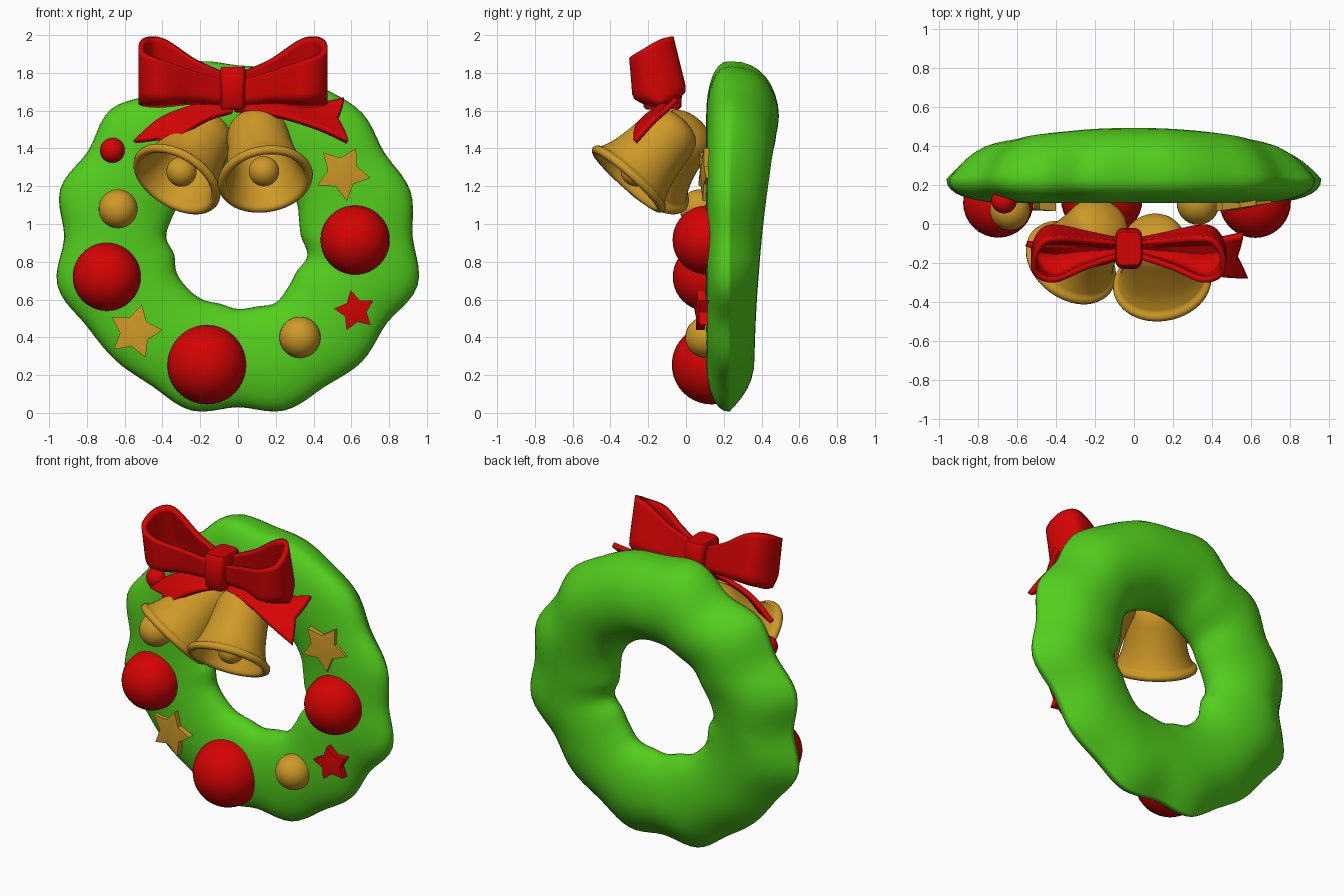
import bpy, bmesh, math
from mathutils import Vector

if "Cube" in bpy.data.objects:
    bpy.data.objects.remove(bpy.data.objects["Cube"])


def material(name, rgb):
    m = bpy.data.materials.new(name)
    m.diffuse_color = (*rgb, 1)
    m.use_nodes = True
    m.node_tree.nodes["Principled BSDF"].inputs["Base Color"].default_value = m.diffuse_color
    return m


GREEN = material("leaf green", (0.085, 0.62, 0.012))
RED = material("ribbon red", (0.66, 0.001, 0.001))
GOLD = material("old gold", (0.62, 0.32, 0.02))


def make(name, verts, faces, mat, smooth=40, thick=0.0):
    me = bpy.data.meshes.new(name)
    me.from_pydata([tuple(v) for v in verts], [], faces)
    bm = bmesh.new()
    bm.from_mesh(me)
    bmesh.ops.remove_doubles(bm, verts=bm.verts, dist=1e-5)
    bmesh.ops.recalc_face_normals(bm, faces=bm.faces)
    bm.to_mesh(me)
    bm.free()
    me.materials.append(mat)
    ob = bpy.data.objects.new(name, me)
    bpy.context.collection.objects.link(ob)
    if thick:
        mod = ob.modifiers.new("thickness", 'SOLIDIFY')
        mod.thickness = thick
        mod.offset = 0
    bpy.context.view_layer.objects.active = ob
    bpy.ops.object.select_all(action='DESELECT')
    ob.select_set(True)
    bpy.ops.object.shade_smooth_by_angle(angle=math.radians(smooth))
    return ob


def grid_faces(rows, cols, wrap_r=False, wrap_c=False):
    return [(i * cols + j, i * cols + (j + 1) % cols,
             (i + 1) % rows * cols + (j + 1) % cols, (i + 1) % rows * cols + j)
            for i in range(rows if wrap_r else rows - 1)
            for j in range(cols if wrap_c else cols - 1)]


def spline(p, t, closed=False):
    """Catmull-Rom through tuples; t counts in points."""
    n = len(p)
    i = math.floor(t) if closed else min(int(t), n - 2)
    f = t - i
    pick = (lambda k: p[k % n]) if closed else (lambda k: p[max(0, min(n - 1, k))])
    a, b, c, d = (Vector(pick(k)) for k in (i - 1, i, i + 1, i + 2))
    return 0.5 * (2 * b + (c - a) * f + (2 * a - 5 * b + 4 * c - d) * f * f
                  + (3 * b - a - 3 * c + d) * f ** 3)


# Wreath: lumpy ring, radii every 15 degrees, flat front and domed back
OUTER = [.925, .945, .895, .93, .91, .915, .91, .955, .885, .955, .915, .975,
         .92, .99, .93, .92, .91, .95, .90, .95, .915, .93, .91, .985]
INNER = [.335, .335, .36, .37, .37, .37, .37, .37, .37, .375, .36, .365,
         .38, .35, .375, .38, .38, .365, .38, .38, .40, .375, .36, .38]
radii = [(o, i, 0) for o, i in zip(OUTER, INNER)]
verts, NA, NP = [], 120, 32
for k in range(NA):
    a = 2 * math.pi * k / NA
    o, i, _ = spline(radii, 24 * k / NA, True)
    up = math.sin(a)
    back = 0.172 + 0.065 * up + 0.025 * up * up
    for q in range(NP):
        p = 2 * math.pi * q / NP
        r = (o + i) / 2 + (o - i) / 2 * math.cos(p)
        s = math.sin(p)
        # the outer rim is slimmer at the sides and bottom than at the top
        power = 2.0 - 1.2 * max(0, up) ** 2 if math.cos(p) > 0 else 1.1
        power = 1.1 + (power - 1.1) * max(0, math.cos(p)) ** .5
        y = 0.23 + (back * s ** power if s > 0 else -0.123 * (-s) ** 0.85)
        verts.append((r * math.cos(a), y, 0.93 + r * math.sin(a)))
make("wreath", verts, grid_faces(NA, NP, True, True), GREEN, 60)


# Round baubles
def ball(name, c, r, mat):
    bm = bmesh.new()
    bmesh.ops.create_uvsphere(bm, u_segments=32, v_segments=20, radius=r)
    verts = [v.co + Vector(c) for v in bm.verts]
    faces = [[v.index for v in f.verts] for f in bm.faces]
    bm.free()
    return make(name, verts, faces, mat)


for name, c, r, mat in [
        ("small_red_bauble", (-.665, .12, 1.39), .066, RED),
        ("left_gold_bauble", (-.635, .07, 1.08), .103, GOLD),
        ("left_red_bauble", (-.695, .11, .72), .18, RED),
        ("bottom_red_bauble", (-.165, .135, .255), .21, RED),
        ("right_red_bauble", (.62, .112, .915), .183, RED),
        ("right_gold_bauble", (.328, .105, .40), .109, GOLD)]:
    ball(name, c, r, mat)


# Stars: thin slabs with a slightly raised middle, tilted with the wreath
def star(name, c, r, turn, tilt, mat):
    x, y, z = c
    ring = [(rr * math.cos(a), rr * math.sin(a)) for k in range(10)
            for rr, a in [(r if k % 2 == 0 else r * .54,
                           math.radians(turn + 36 * k))]]
    verts = [(x + u, y + d + tilt * u, z + w) for d in (-.015, .03) for u, w in ring]
    verts += [(x, y - .024, z), (x, y + .035, z)]
    faces = []
    for k in range(10):
        n = (k + 1) % 10
        faces += [(k, n, n + 10, k + 10), (k, n, 20), (k + 10, n + 10, 21)]
    make(name, verts, faces, mat, 25)


star("right_gold_star", (.555, .10, 1.27), .15, 62, .15, GOLD)
star("left_gold_star", (-.545, .095, .43), .147, 4, -.1, GOLD)
star("red_star", (.62, .075, .54), .112, 30, .15, RED)


# Bells: lathed shell with rolled lip and clapper
def bell(side, mouth, axis):
    d = Vector(axis).normalized()
    q = Vector((0, 0, -1)).rotation_difference(d)
    outer = [(0, .435), (.07, .425), (.13, .395), (.16, .335), (.17, .25),
             (.184, .16), (.203, .085), (.228, .03)]
    lip = [(.23 + .024 * math.cos(a), .004 + .024 * math.sin(a))
           for a in [math.radians(70 - 36 * k) for k in range(8)]]
    inner = [(.18, .08), (.155, .16), (.135, .3), (.08, .38), (0, .395)]
    prof = [tuple(spline([(r, h, 0) for r, h in outer], t / 3))[:2]
            for t in range(22)] + lip + inner
    n = 48
    verts = [Vector(mouth) + q @ Vector((max(r, 0) * math.cos(a), max(r, 0) * math.sin(a), h))
             for r, h in prof for a in [2 * math.pi * k / n for k in range(n)]]
    make(side + "_bell", verts, grid_faces(len(prof), n, False, True), GOLD, 50)
    ball(side + "_clapper", Vector(mouth) - d * .06, .08, GOLD)


bell("left", (-.325, -.2, 1.235), (-.43, -.56, -.70))
bell("right", (.145, -.305, 1.235), (.13, -.66, -.74))


# Ribbon strip between two edges; cup draws the lower edge toward y = -.13
def ribbon(name, low, high, thick, steps=8, notch=0.0, cup=0.0):
    n = (len(low) - 1) * steps + 1
    m = 13
    verts = []
    for i in range(n):
        for j in range(m):
            w = j / (m - 1)
            t = i / steps * (1 - notch * (1 - abs(2 * w - 1)))
            v = spline(low, t).lerp(spline(high, t), w)
            pinch = cup * max(0, 1 - w / .22) ** 2
            v.y += (-.13 - v.y) * pinch
            verts.append(v)
    make(name, verts, grid_faces(n, m), RED, 50, thick)


# Bow loops: (distance from middle, bottom y, top y, bottom z, top z)
LOOP = [(.04, -.08, -.10, 1.64, 1.80), (.20, -.04, -.09, 1.65, 1.87),
        (.35, 0, -.08, 1.65, 1.97), (.43, -.01, -.09, 1.645, 1.99),
        (.478, -.09, -.16, 1.64, 1.965), (.475, -.20, -.25, 1.635, 1.91),
        (.38, -.265, -.285, 1.63, 1.87), (.22, -.20, -.22, 1.645, 1.815),
        (.04, -.15, -.16, 1.64, 1.76)]
for side, s in (("left", -1), ("right", 1)):
    ribbon(side + "_bow_loop", [(s * u - .027, y, a) for u, y, _, a, b in LOOP],
           [(s * u - .027, y, b) for u, _, y, a, b in LOOP], .03, cup=.8)

# Bow tails with notched ends
ribbon("right_bow_tail",
       [(-.02, -.14, 1.60), (.2, -.2, 1.575), (.42, -.26, 1.51), (.58, -.27, 1.435)],
       [(-.02, -.1, 1.67), (.2, -.1, 1.645), (.4, -.08, 1.63), (.56, -.05, 1.66)],
       .03, notch=.12)
ribbon("left_bow_tail",
       [(-.03, -.15, 1.59), (-.15, -.2, 1.56), (-.27, -.22, 1.49), (-.355, -.22, 1.40)],
       [(-.03, -.1, 1.67), (-.2, -.1, 1.63), (-.4, -.1, 1.56), (-.55, -.1, 1.435)],
       .03, notch=.12)

# Knot: rounded band, slightly pinched at mid height
rows = [(1.605, .0, .0), (1.605, .057, .085), (1.62, .066, .1), (1.715, .064, .105),
        (1.81, .07, .1), (1.83, .062, .085), (1.83, 0, 0)]
verts = []
for z, hx, hy in rows:
    for k in range(32):
        c, s = math.cos(math.pi * k / 16), math.sin(math.pi * k / 16)
        verts.append((-.027 + hx * math.copysign(abs(c) ** .4, c),
                      -.125 + hy * math.copysign(abs(s) ** .4, s), z))
make("bow_knot", verts, grid_faces(len(rows), 32, False, True), RED, 50)
